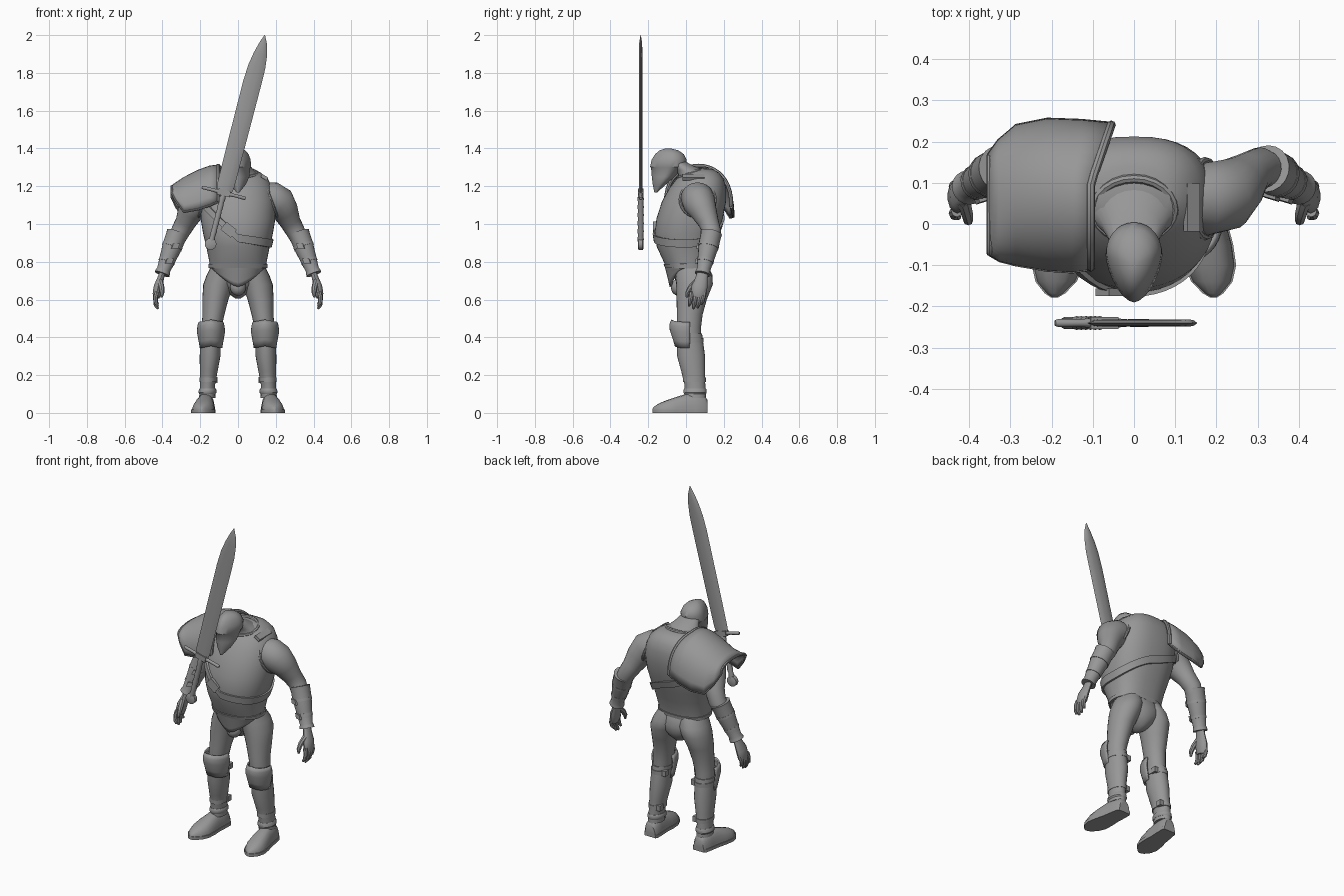
import bpy, bmesh, math
from mathutils import Vector as V

if "Cube" in bpy.data.objects:
    bpy.data.objects.remove(bpy.data.objects["Cube"])

grey = bpy.data.materials.new("plain_grey")
grey.diffuse_color = (0.31, 0.31, 0.31, 1)
grey.use_nodes = True
grey.node_tree.nodes["Principled BSDF"].inputs["Base Color"].default_value = grey.diffuse_color
TAU = 2 * math.pi


def loft(name, rings, s=1, loop=True, caps=True, closed=False, thick=0):
    """Skin a list of point rings; s=-1 mirrors across x."""
    bm = bmesh.new()
    vs = [[bm.verts.new((s * p[0], p[1], p[2])) for p in r] for r in rings]
    n = len(vs[0])
    for i in range(len(vs) if closed else len(vs) - 1):
        a, b = vs[i], vs[(i + 1) % len(vs)]
        for j in range(n if loop else n - 1):
            k = (j + 1) % n
            bm.faces.new((a[j], a[k], b[k], b[j]))
    if caps and loop and not closed:
        bm.faces.new(vs[0])
        bm.faces.new(vs[-1])
    bmesh.ops.recalc_face_normals(bm, faces=bm.faces)
    me = bpy.data.meshes.new(name)
    bm.to_mesh(me)
    bm.free()
    me.materials.append(grey)
    ob = bpy.data.objects.new(name, me)
    bpy.context.collection.objects.link(ob)
    if thick:
        m = ob.modifiers.new("thickness", 'SOLIDIFY')
        m.thickness, m.offset = thick, 0
    return ob


def spow(v, e):
    return math.copysign(abs(v) ** e, v)


def ring(c, u, v, ru, rv, n=20, e=1.0):
    return [V(c) + V(u) * ru * spow(math.sin(TAU * i / n), e) - V(v) * rv * spow(math.cos(TAU * i / n), e)
            for i in range(n)]


def stack(name, secs, s=1, n=24, e=1.0):
    """Horizontal sections (z, cx, cy, rx, ry)."""
    return loft(name, [ring((cx, cy, z), (1, 0, 0), (0, 1, 0), rx, ry, n, e) for z, cx, cy, rx, ry in secs], s)


def tube(name, pts, radii, s=1, ref=(0, 1, 0), n=14, closed=False, squash=1.0):
    """Round section swept along points."""
    P, rings = [V(p) for p in pts], []
    for i, p in enumerate(P):
        if closed:
            t = P[(i + 1) % len(P)] - P[i - 1]
        else:
            t = P[min(i + 1, len(P) - 1)] - P[max(i - 1, 0)]
        u = t.cross(V(ref)).normalized()
        v = u.cross(t).normalized()
        r = radii[i] if isinstance(radii, (list, tuple)) else radii
        rings.append(ring(p, u, v, r * squash, r, n))
    return loft(name, rings, s, closed=closed)


def ball(name, c, r, s=1, n=16):
    steps = [math.pi * (i + .15) / 8.3 for i in range(9)]
    stack(name, [(c[2] - r[2] * math.cos(a), c[0], c[1], r[0] * math.sin(a), r[1] * math.sin(a)) for a in steps], s, n)


def block(name, c, u, v, w, size, s=1):
    """Small box with half sizes along three axes."""
    c, u, v, w = V(c), V(u).normalized(), V(v).normalized(), V(w).normalized()
    loft(name, [[c + u * size[0] * a + v * size[1] * b + w * size[2] * k
                 for a, b in ((-1, -1), (1, -1), (1, 1), (-1, 1))] for k in (-1, 1)], s)


# Cuirass: sections of z, half width, front y, back y
TORSO = [(.765, .15, -.105, .115), (.80, .152, -.118, .12), (.88, .168, -.155, .145), (.95, .185, -.166, .17),
         (1.03, .198, -.156, .195), (1.12, .198, -.127, .212), (1.19, .182, -.088, .212), (1.24, .158, -.05, .2),
         (1.272, .12, -.015, .175), (1.29, .085, .01, .14)]


def torso_at(z):
    for a, b in zip(TORSO, TORSO[1:]):
        if z <= b[0]:
            t = (z - a[0]) / (b[0] - a[0])
            return [p + (q - p) * t for p, q in zip(a, b)]
    return TORSO[-1]


def torso_point(ang, z, out=0):
    """Point on the torso: rounder in front, squarer behind."""
    _, hx, yf, yb = torso_at(z)
    e = .95 if math.cos(ang) > 0 else .8
    return V(((hx + out) * spow(math.sin(ang), e), (yf + yb) / 2 - ((yb - yf) / 2 + out) * spow(math.cos(ang), e), z))


def band(name, height, half, out=.009):
    rings = []
    for i in range(48):
        a = TAU * i / 48
        z = height(.19 * math.sin(a), math.cos(a) > 0)
        rings.append([torso_point(a, z + dz, o) for dz, o in
                      ((-half, -.01), (-half, out), (half, out), (half, -.01))])
    loft(name, rings, closed=True)


loft("cuirass", [[torso_point(TAU * i / 40, t[0]) for i in range(40)] for t in TORSO])
band("cuirass_hem", lambda x, front: .778, .01, .005)
band("baldric", lambda x, front: .925 + .9 * max(0, -x) - .15 * x if front else .996 - .525 * x, .021, .011)
block("baldric_buckle", (-.05, -.165, .97), (1, 0, -.8), (.8, 0, 1), (0, 1, 0), (.035, .026, .009))
block("shoulder_buckle", (.14, .04, 1.247), (1, 0, -.6), (0, 1, 0), (.6, 0, 1), (.018, .058, .009))

# Pointed front flap below the cuirass
flap = []
for k in range(6):
    t, row = k / 5, []
    for i in range(21):
        a = (i / 20 - .5) * math.pi * .98
        low = .668 + .10 * abs(math.sin(a)) ** 1.4
        row.append((.153 * math.sin(a) * (1 - .12 * t), .005 - (.115 - .03 * t) * math.cos(a), .79 + (low - .79) * t))
    flap.append(row)
loft("front_flap", flap, loop=False, thick=.012)

# Pelvis
stack("pelvis", [(.605, 0, .035, .012, .02), (.62, 0, .04, .035, .05), (.645, 0, .043, .07, .072), (.68, 0, .043, .11, .09),
                 (.72, 0, .036, .138, .1), (.76, 0, .022, .143, .103), (.79, 0, .01, .14, .1)])
ball("codpiece", (0, -.04, .665), (.042, .04, .045))

# Neck and pointed helmet
stack("neck", [(1.21, 0, .06, .14, .11), (1.26, 0, .045, .11, .085), (1.285, 0, .02, .085, .075),
               (1.305, 0, -.015, .066, .06), (1.335, 0, -.06, .05, .05)])
collar = [(.098 * math.sin(a), .035 - .075 * math.cos(a), 1.268 - .024 * math.cos(a))
          for a in [TAU * i / 24 for i in range(24)]]
tube("collar_rim", collar, .011, ref=(0, 0, 1), n=8, closed=True)
HELM = [(1.168, .008, -.168, -.152), (1.21, .042, -.176, -.105), (1.25, .06, -.181, -.06), (1.298, .065, -.185, -.015),
        (1.303, .069, -.19, -.005), (1.34, .067, -.182, .004), (1.37, .056, -.163, -.012), (1.39, .037, -.14, -.04),
        (1.4, .01, -.11, -.08)]
rings = []
for z, hx, f, b in HELM:
    c, row = f + (b - f) * .62, []
    for i in range(28):
        a = TAU * i / 28
        front = math.cos(a) > 0
        y = c - (c - f) * math.cos(a) ** 1.35 if front else c - (b - c) * math.cos(a)
        row.append((hx * spow(math.sin(a), 1.15 if front else 1), y, z))
    rings.append(row)
loft("helmet", rings)

FEET = [(.113, .035, .07), (.1, .043, .09), (.05, .047, .105), (0, .05, .1), (-.05, .058, .085), (-.1, .06, .068),
        (-.14, .047, .052), (-.168, .022, .034), (-.178, .006, .022)]
for s, side in ((1, "left"), (-1, "right")):
    # Legs, boots and feet
    stack(side + "_leg", [(.79, .066, .025, .068, .085), (.73, .085, .042, .081, .098), (.68, .103, .045, .081, .097),
                          (.60, .12, .03, .069, .08), (.52, .13, .02, .058, .068), (.45, .14, .015, .053, .064),
                          (.36, .145, .02, .048, .06)], s)
    stack(side + "_boot", [(.42, .143, .017, .055, .068), (.38, .145, .02, .054, .07), (.30, .148, .027, .055, .074),
                           (.22, .155, .038, .047, .063), (.15, .161, .047, .04, .055), (.08, .163, .05, .043, .057)], s)
    stack(side + "_ankle_cuff", [(.13, .161, .048, .042, .057), (.124, .161, .048, .046, .06),
                                 (.108, .162, .048, .048, .062), (.1, .162, .048, .043, .057)], s)
    rings = []
    for y, w, h in FEET:
        cx = .163 + .03 * (.11 - y) / .29
        rings.append([(cx + w * spow(math.cos(a), .75), y, max(0, h * spow(math.sin(a), .9)))
                      for a in [TAU * (i - 2) / 20 for i in range(15)]])
    loft(side + "_foot", rings, s)
    loft(side + "_sole", [[(.163 + .03 * (.11 - y) / .29 + q * (w + .003), y, z) for q, z in
                          ((-1, 0), (1, 0), (1, .018), (-1, .018))] for y, w, h in FEET], s)
    # Knee guard: curved front shell
    guard = []
    for z, r, f in ((.355, .055, .07), (.39, .061, .08), (.44, .07, .097), (.47, .068, .098), (.492, .062, .088)):
        guard.append([(.143 + r * math.sin(a), .015 - f * math.cos(a), z - .012 * abs(math.sin(a)))
                      for a in [(i / 16 - .5) * math.pi * 1.04 for i in range(17)]])
    loft(side + "_knee_guard", guard, s, loop=False, thick=.009)
    # Leg straps and buckles
    for z, cx, cy, rx, ry in ((.175, .159, .044, .045, .061), (.385, .145, .02, .057, .073)):
        stack(side + "_leg_strap", [(z - .012, cx, cy, rx, ry), (z + .012, cx, cy, rx, ry)], s)
        block(side + "_leg_buckle", (cx - rx * .8, cy + ry * .55, z), (1, 0, 0), (0, 1, 0), (0, 0, 1), (.014, .016, .016), s)

    # Arms
    tube(side + "_arm", [(.12, .065, 1.15), (.175, .06, 1.138), (.22, .07, 1.112), (.252, .095, 1.065), (.277, .119, 1.01),
                         (.305, .136, .96), (.342, .12, .89)], [.07, .088, .087, .07, .055, .05, .045], s, n=20)
    armhole = [(.172 - .035 * math.sin(a), .062 + .092 * math.cos(a), 1.13 + .092 * math.sin(a))
               for a in [TAU * i / 24 for i in range(24)]]
    tube(side + "_armhole_rim", armhole, .009, s, ref=(1, 0, 0), n=8, closed=True)
    # Bracers with flared ends and straps
    A, B = V((.322, .134, .952)), V((.402, .088, .735))
    at = lambda t: A + (B - A) * t
    tube(side + "_bracer", [at(t) for t in (0, .06, .3, .6, .9, .95, 1)],
         [.058, .055, .054, .045, .036, .04, .042], s, n=18)
    for t, r in ((.32, .055), (.68, .0445)):
        tube(side + "_bracer_strap", [at(t - .03), at(t + .03)], r, s, n=18)
        block(side + "_bracer_buckle", at(t) + V((-.3, -.95, 0)) * r, (1, -.3, 0), (.3, 1, 0), B - A, (.018, .006, .014), s)
    # Hands
    tube(side + "_hand", [(.398, .09, .75), (.41, .082, .71), (.423, .072, .67), (.43, .066, .63), (.431, .062, .61)],
         [.028, .033, .042, .041, .03], s, squash=.55)
    for i, (y, L) in enumerate(((.03, .058), (.053, .07), (.075, .066), (.096, .05))):
        tube(side + "_finger", [(.43, y, .64), (.437, y - .004, .64 - L * .5), (.435, y - .01, .64 - L),
                                (.424, y - .014, .635 - L * 1.2)], [.013, .0125, .011, .006], s, n=8)
    tube(side + "_thumb", [(.413, .055, .695), (.405, .025, .665), (.402, .008, .635), (.405, .004, .612)],
         [.017, .015, .012, .006], s, n=8)

# Large arched shoulder plate: x, front y/z, crown z, back y/z
PLATE = [(-.105, -.105, 1.12, 1.308, .24, 1.09), (-.15, -.112, 1.1, 1.302, .247, 1.06), (-.21, -.108, 1.08, 1.28, .25, 1.04),
         (-.285, -.095, 1.065, 1.242, .235, 1.035), (-.325, -.085, 1.12, 1.215, .2, 1.09), (-.35, -.07, 1.165, 1.198, .165, 1.145)]
rows = []
for k, (x, yf, zf, zt, yb, zb) in enumerate(PLATE):
    row = []
    for i in range(21):
        a = math.pi * i / 20
        edge = zf + (zb - zf) * i / 20
        y = (yf + yb) / 2 - (yb - yf) / 2 * math.cos(a)
        flick = max(0, y - .1) / .14 * (.05, .02, 0, 0, 0, 0)[k]
        row.append(V((x + flick, y, edge + (zt - edge) * math.sin(a) ** .85)))
    rows.append(row)
loft("shoulder_plate", rows, loop=False, thick=.014)
tube("shoulder_plate_inner_rim", rows[0], .011, ref=(1, 0, 0), n=8)
tube("shoulder_plate_outer_rim", rows[-1], .008, ref=(1, 0, 0), n=8)
for e, label in ((0, "front"), (-1, "back")):
    tube("shoulder_plate_%s_rim" % label, [r[e] for r in rows], .008, n=8)

# Greatsword, tilted in front of the body
O, D = V((-.075, -.24, 1.165)), V((.25, 0, .968)).normalized()
W = V((D.z, 0, -D.x))
Y = V((0, 1, 0))
blade = []
for t, w, off in ((0, .04, 0), (.04, .046, 0), (.3, .048, 0), (.6, .049, 0), (.69, .046, .002), (.76, .036, .004),
                  (.82, .02, .004), (.862, .002, .001)):
    th = min(.009, w * .4)
    blade.append([O + D * t + W * (off + w * q) + Y * th * k for q, k in
                  ((-1, 0), (-.6, .8), (-.2, 1), (.2, 1), (.6, .8), (1, 0), (.6, -.8), (.2, -1), (-.2, -1), (-.6, -.8))])
loft("sword_blade", blade)
tube("sword_guard", [O + W * q for q in (-.12, -.112, -.06, 0, .06, .112, .12)], [.007, .01, .009, .014, .009, .01, .007], n=10)
block("sword_guard_block", O, W, Y, D, (.034, .015, .016))
tube("sword_grip", [O - D * (.012 + .022 * i) for i in range(13)], [.014 + .003 * (i % 2) for i in range(13)], n=10)
tube("sword_pommel", [O - D * .28 + Y * y for y in (-.015, -.011, .011, .015)], [.022, .031, .031, .022], ref=(1, 0, 0), n=16)

# Smooth shading with sharp edges kept
for ob in bpy.data.objects:
    ob.select_set(True)
    bpy.context.view_layer.objects.active = ob
bpy.ops.object.shade_smooth_by_angle(angle=math.radians(40))
